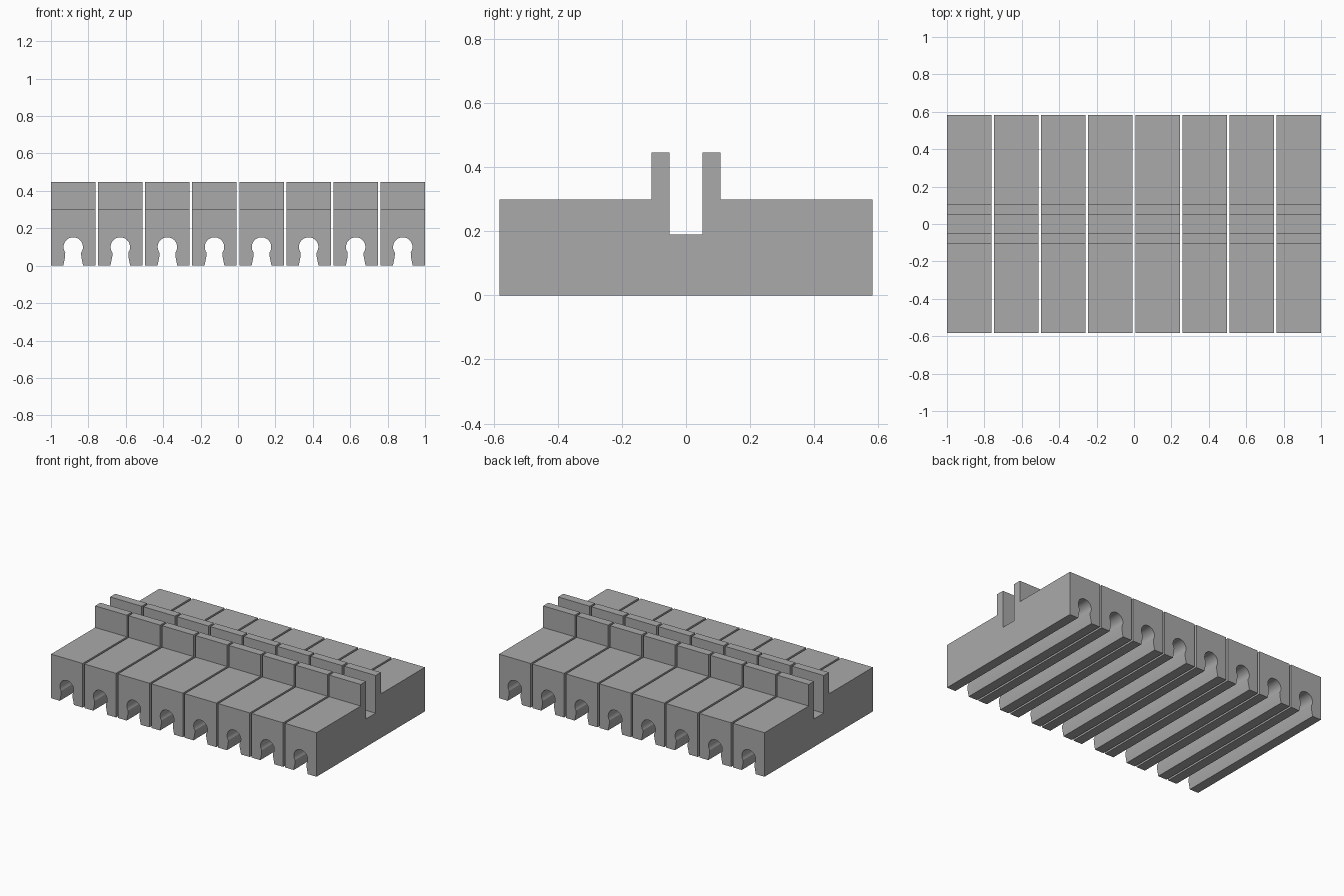
import bpy
import bmesh
import math

if "Cube" in bpy.data.objects:
    bpy.data.objects.remove(bpy.data.objects["Cube"], do_unlink=True)

COUNT = 8
WIDTH = 0.238
PITCH = (2 - WIDTH) / (COUNT - 1)
HALF_DEPTH = 0.583

grey = bpy.data.materials.new("plain grey")
grey.use_nodes = True
colour = (0.4, 0.4, 0.4, 1)
grey.diffuse_color = colour
grey.node_tree.nodes["Principled BSDF"].inputs["Base Color"].default_value = colour


def mirrored(half):
    """Close a symmetric profile from its positive half, listed bottom to top."""
    return half + [(-a, z) for a, z in reversed(half) if a > 1e-6]


def prism(name, points, length, along_x):
    """Extrude an upright profile by a length centred on the origin."""
    bm = bmesh.new()
    if along_x:
        verts = [bm.verts.new((-length / 2, a, z)) for a, z in points]
        step = (length, 0, 0)
    else:
        verts = [bm.verts.new((a, -length / 2, z)) for a, z in points]
        step = (0, length, 0)
    face = bm.faces.new(verts)
    result = bmesh.ops.extrude_face_region(bm, geom=[face], use_keep_orig=True)
    moved = [g for g in result["geom"] if isinstance(g, bmesh.types.BMVert)]
    bmesh.ops.translate(bm, verts=moved, vec=step)
    bmesh.ops.recalc_face_normals(bm, faces=bm.faces)
    mesh = bpy.data.meshes.new(name)
    bm.to_mesh(mesh)
    bm.free()
    mesh.materials.append(grey)
    obj = bpy.data.objects.new(name, mesh)
    bpy.context.collection.objects.link(obj)
    return obj


# Block outline seen from the side: low body, two upright ribs and a slot
block_half = [(HALF_DEPTH, 0), (HALF_DEPTH, 0.3), (0.108, 0.3),
              (0.108, 0.447), (0.052, 0.447), (0.052, 0.19)]

# Keyhole channel: flared mouth, narrow neck and round top
RADIUS, CENTRE = 0.052, 0.1
channel_half = [(0.056, -0.02), (0.053, 0), (0.043, 0.05)]
for i in range(13):
    angle = math.radians(-35 + 125 * i / 12)
    channel_half.append((RADIUS * math.cos(angle), CENTRE + RADIUS * math.sin(angle)))

cutter = prism("channel_cutter", mirrored(channel_half), 2 * HALF_DEPTH + 0.2, False)
block = prism("block_1", mirrored(block_half), WIDTH, True)

# Cut the channel once, then bake it into the shared block mesh
cut = block.modifiers.new("channel", "BOOLEAN")
cut.operation = "DIFFERENCE"
cut.solver = "EXACT"
cut.object = cutter
bpy.context.view_layer.update()
evaluated = block.evaluated_get(bpy.context.evaluated_depsgraph_get())
mesh = bpy.data.meshes.new_from_object(evaluated)
block.modifiers.clear()
block.data = mesh
bpy.data.objects.remove(cutter, do_unlink=True)

# Smooth only the rounded channel
bpy.context.view_layer.objects.active = block
block.select_set(True)
bpy.ops.object.shade_smooth_by_angle(angle=math.radians(25))

# Row of separate identical blocks
for i in range(COUNT):
    part = block if i == 0 else block.copy()
    if i:
        bpy.context.collection.objects.link(part)
    part.name = f"block_{i + 1}"
    part.location.x = -1 + WIDTH / 2 + i * PITCH
